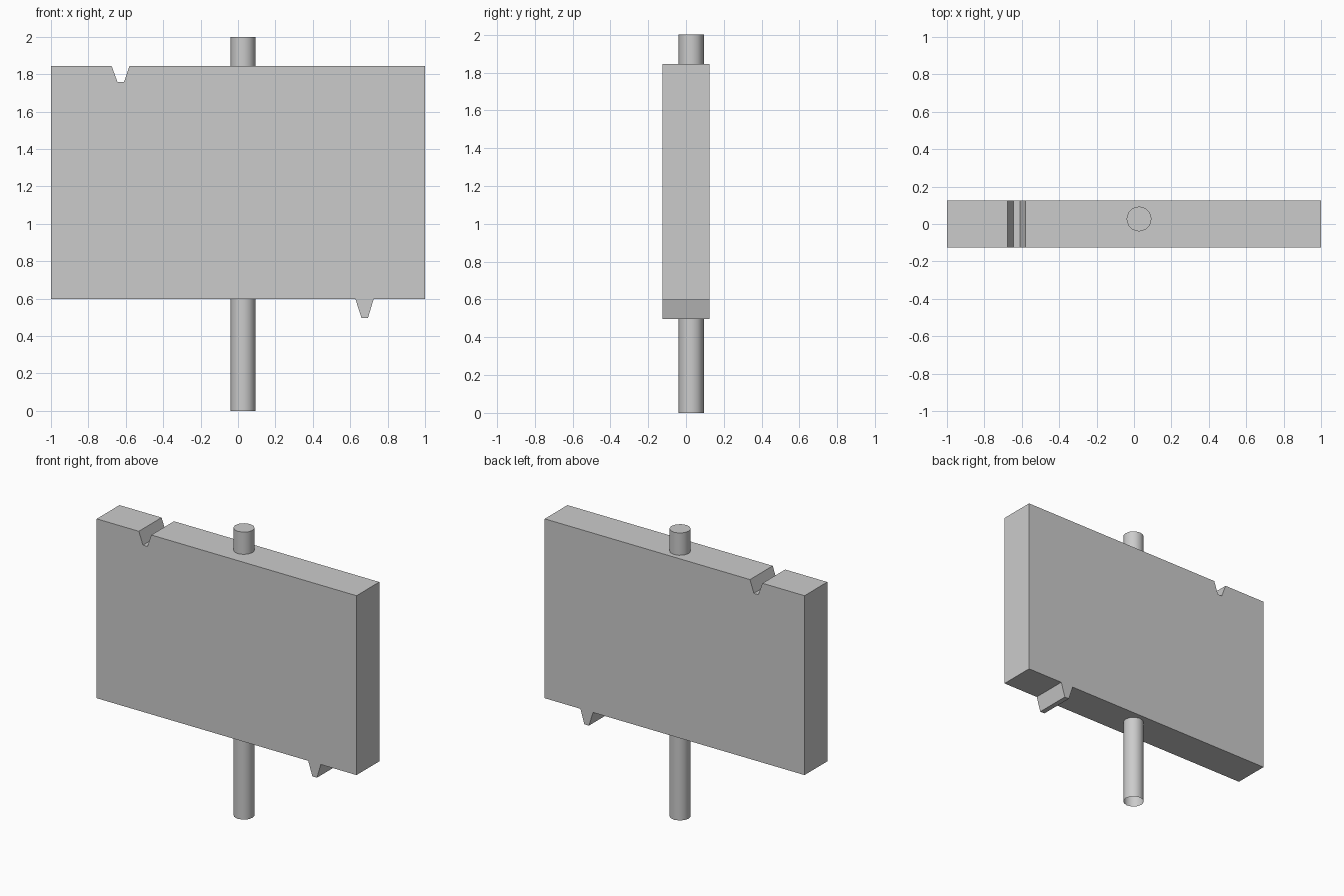
import bpy, bmesh
from mathutils import Matrix

if "Cube" in bpy.data.objects:
    bpy.data.objects.remove(bpy.data.objects["Cube"])

def finish(name, bm):
    bmesh.ops.recalc_face_normals(bm, faces=bm.faces)
    mesh = bpy.data.meshes.new(name)
    bm.to_mesh(mesh)
    bm.free()
    ob = bpy.data.objects.new(name, mesh)
    bpy.context.collection.objects.link(ob)
    return ob

# Sign board: front outline with top notch and bottom tooth, extruded through y
TOP, BOTTOM, HALF_DEPTH = 1.845, 0.597, 0.125
outline = [(-1, BOTTOM),
           (0.628, BOTTOM), (0.66, 0.497), (0.695, 0.497), (0.725, BOTTOM),
           (1, BOTTOM), (1, TOP),
           (-0.58, TOP), (-0.61, 1.757), (-0.644, 1.757), (-0.676, TOP),
           (-1, TOP)]
bm = bmesh.new()
face = bm.faces.new([bm.verts.new((x, -HALF_DEPTH, z)) for x, z in outline])
ext = bmesh.ops.extrude_face_region(bm, geom=[face])
bmesh.ops.translate(bm, vec=(0, 2 * HALF_DEPTH, 0),
                    verts=[v for v in ext["geom"] if isinstance(v, bmesh.types.BMVert)])
finish("sign_board", bm)

# Post: slightly off-centre, closed at the top and open at the foot
bm = bmesh.new()
bmesh.ops.create_cone(bm, cap_ends=True, segments=12, radius1=0.067, radius2=0.067,
                      depth=2, matrix=Matrix.Translation((0.027, 0.027, 1)))
foot = [f for f in bm.faces if f.calc_center_median().z < 0.01]
bmesh.ops.delete(bm, geom=foot, context='FACES_ONLY')
post = finish("post", bm)
bpy.context.view_layer.objects.active = post
post.select_set(True)
bpy.ops.object.shade_smooth_by_angle(angle=0.7)
